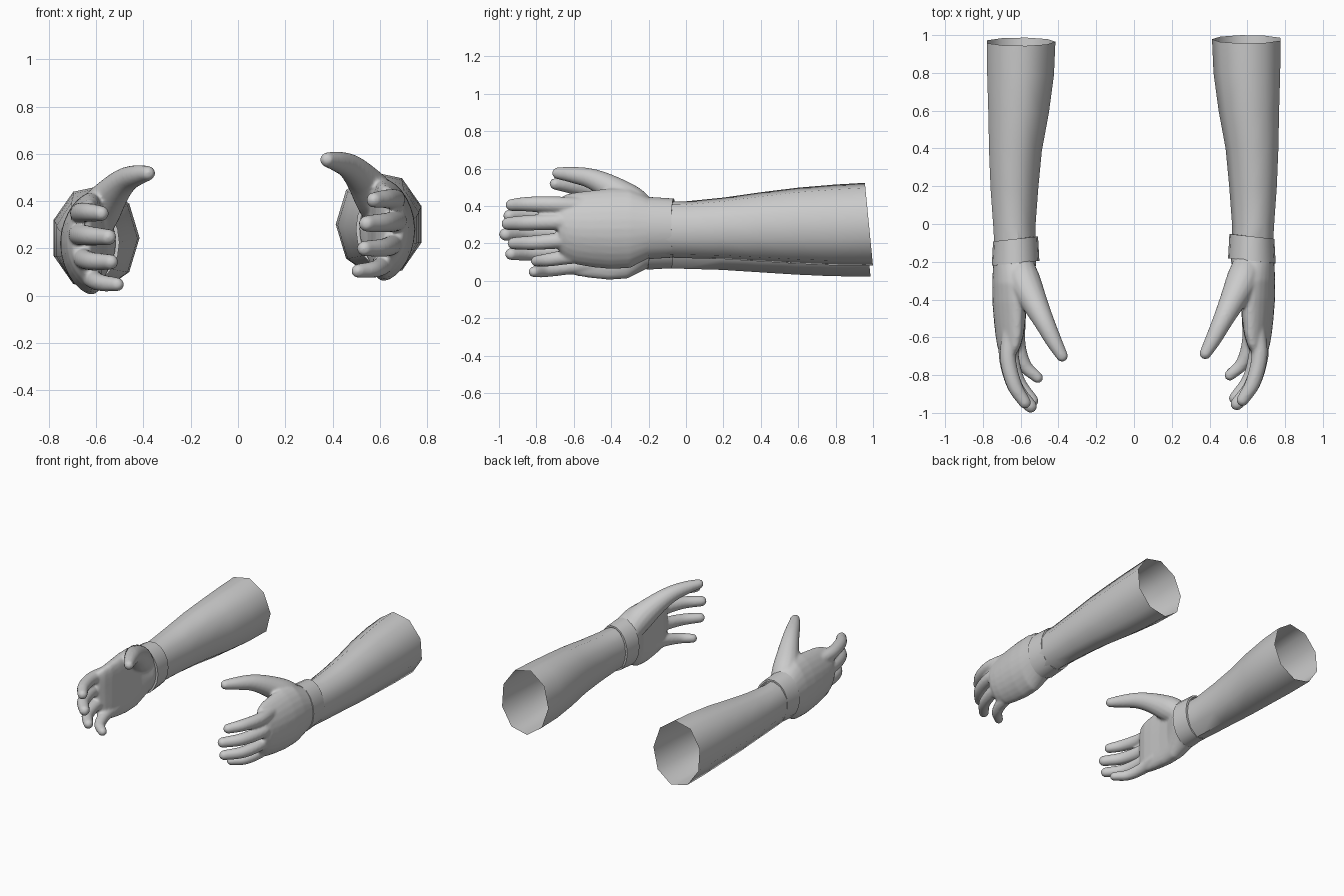
import bpy, bmesh, math
from mathutils import Vector

if "Cube" in bpy.data.objects:
    bpy.data.objects.remove(bpy.data.objects["Cube"])

skin = bpy.data.materials.new("plain_grey")
skin.diffuse_color = (0.6, 0.6, 0.6, 1)
skin.use_nodes = True
skin.node_tree.nodes["Principled BSDF"].inputs["Base Color"].default_value = skin.diffuse_color


def loft(bm, rings, caps=True):
    """Skin a list of equal-sized point rings, optionally closing both ends."""
    vs = [[bm.verts.new(p) for p in r] for r in rings]
    n = len(vs[0])
    for a, b in zip(vs, vs[1:]):
        for i in range(n):
            j = (i + 1) % n
            bm.faces.new((a[i], a[j], b[j], b[i]))
    if caps:
        bm.faces.new(vs[0][::-1])
        bm.faces.new(vs[-1])


def section(y, xc, zc, hx, hz, n, bow=0.0, tilt_z=0.0, tilt_x=0.0, phase=0.0):
    """Oval ring across y; bow drags its ends inwards, tilts lean its plane."""
    pts = []
    for i in range(n):
        a = 2 * math.pi * i / n + phase
        c, s = math.cos(a), math.sin(a)
        pts.append(Vector((xc + hx * c - bow * s * s, y + tilt_z * s + tilt_x * c, zc + hz * s)))
    return pts


def spline(pts, steps=6):
    """Smooth path through (x, y, z, radius) points."""
    p = [Vector(q) for q in pts]
    p = [2 * p[0] - p[1]] + p + [2 * p[-1] - p[-2]]
    out = []
    for i in range(1, len(p) - 2):
        a, b, c, d = p[i - 1:i + 3]
        for k in range(steps):
            t = k / steps
            out.append(0.5 * (2 * b + (c - a) * t + (2 * a - 5 * b + 4 * c - d) * t * t
                              + (3 * b - a - 3 * c + d) * t ** 3))
    return out + [p[-2]]


def digit(bm, pts, n=16):
    """Round-ended tapering tube along a path."""
    path = spline(pts)
    last = path[-1]
    way = (last.xyz - path[-2].xyz).normalized()
    for a in (25, 50, 70, 85):      # rounded tip
        a = math.radians(a)
        q = last.xyz + way * last.w * math.sin(a)
        path.append(Vector((*q, last.w * math.cos(a))))
    rings = []
    for i, q in enumerate(path):
        d = (path[min(i + 1, len(path) - 1)].xyz - path[max(i - 1, 0)].xyz).normalized()
        u = d.cross(Vector((0, 0, 1))).normalized()
        v = u.cross(d)
        rings.append([q.xyz + q.w * (math.cos(2 * math.pi * k / n) * u
                                     + math.sin(2 * math.pi * k / n) * v) for k in range(n)])
    loft(bm, rings)


def finish(bm, name, side):
    """Mirror and shift to one side, then make the object."""
    for v in bm.verts:
        if side < 0:
            v.co = Vector((-v.co.x - 0.003, v.co.y - 0.013, v.co.z - 0.057))
    bmesh.ops.recalc_face_normals(bm, faces=bm.faces)
    me = bpy.data.meshes.new(name)
    bm.to_mesh(me)
    bm.free()
    me.materials.append(skin)
    ob = bpy.data.objects.new(name, me)
    bpy.context.collection.objects.link(ob)
    bpy.context.view_layer.objects.active = ob
    bpy.ops.object.select_all(action='DESELECT')
    ob.select_set(True)
    bpy.ops.object.shade_smooth_by_angle(angle=math.radians(50))
    return ob


# y, x centre, z centre, half width, half height
FOREARM = [(0.978, 0.600, 0.302, 0.187, 0.225), (0.80, 0.603, 0.298, 0.182, 0.220),
           (0.60, 0.613, 0.294, 0.165, 0.207), (0.40, 0.629, 0.288, 0.144, 0.188),
           (0.20, 0.634, 0.280, 0.130, 0.167), (0.00, 0.634, 0.273, 0.115, 0.154),
           (-0.15, 0.628, 0.275, 0.112, 0.152)]
# the same, plus inward bow
PALM = [(-0.10, 0.625, 0.280, 0.105, 0.145, 0.0), (-0.20, 0.628, 0.283, 0.115, 0.163, 0.0),
        (-0.30, 0.648, 0.280, 0.100, 0.212, 0.03), (-0.40, 0.655, 0.278, 0.092, 0.216, 0.04),
        (-0.50, 0.655, 0.278, 0.084, 0.206, 0.04), (-0.58, 0.656, 0.280, 0.074, 0.195, 0.04),
        (-0.64, 0.660, 0.288, 0.060, 0.175, 0.035), (-0.68, 0.662, 0.300, 0.040, 0.140, 0.02)]
# x, y, z, radius along each digit
DIGITS = [
    [(0.650, -0.56, 0.400, 0.046), (0.664, -0.70, 0.408, 0.043),
     (0.630, -0.84, 0.410, 0.040), (0.575, -0.932, 0.405, 0.033)],
    [(0.665, -0.56, 0.320, 0.046), (0.668, -0.70, 0.315, 0.044),
     (0.625, -0.85, 0.310, 0.041), (0.545, -0.952, 0.305, 0.035)],
    [(0.650, -0.54, 0.230, 0.046), (0.650, -0.68, 0.215, 0.043),
     (0.612, -0.82, 0.203, 0.039), (0.535, -0.922, 0.200, 0.033)],
    [(0.615, -0.48, 0.150, 0.046), (0.612, -0.62, 0.130, 0.041),
     (0.575, -0.735, 0.112, 0.036), (0.508, -0.800, 0.105, 0.030)],
    [(0.600, -0.22, 0.360, 0.080), (0.575, -0.30, 0.425, 0.088), (0.520, -0.41, 0.500, 0.069),
     (0.470, -0.51, 0.547, 0.054), (0.420, -0.61, 0.567, 0.043), (0.378, -0.685, 0.575, 0.032)],
]

for side, label in ((1, "right"), (-1, "left")):
    # forearm: open nine-sided sleeve
    bm = bmesh.new()
    loft(bm, [section(*r, n=9, phase=math.radians(20), tilt_z=-0.022 if i == 0 else 0)
              for i, r in enumerate(FOREARM)], caps=False)
    finish(bm, label + "_forearm", side)

    # cuff: band with inner and outer wall around the wrist
    bm = bmesh.new()
    band = [(-0.066, 0.105, 0.148), (-0.066, 0.119, 0.160),
            (-0.195, 0.126, 0.168), (-0.195, 0.108, 0.152)]
    loft(bm, [section(y, 0.624, 0.282, hx, hz, 18, tilt_x=-0.013) for y, hx, hz in band], caps=False)
    finish(bm, label + "_cuff", side)

    # hand: palm and digits fused into one smooth skin
    bm = bmesh.new()
    loft(bm, [section(*r[:5], n=28, bow=r[5]) for r in PALM])
    for d in DIGITS:
        digit(bm, d)
    hand = finish(bm, label + "_hand", side)
    fuse = hand.modifiers.new("fuse", 'REMESH')
    fuse.mode = 'VOXEL'
    fuse.voxel_size = 0.009
    fuse.use_smooth_shade = True
    soft = hand.modifiers.new("soften", 'SMOOTH')
    soft.factor = 0.5
    soft.iterations = 5
